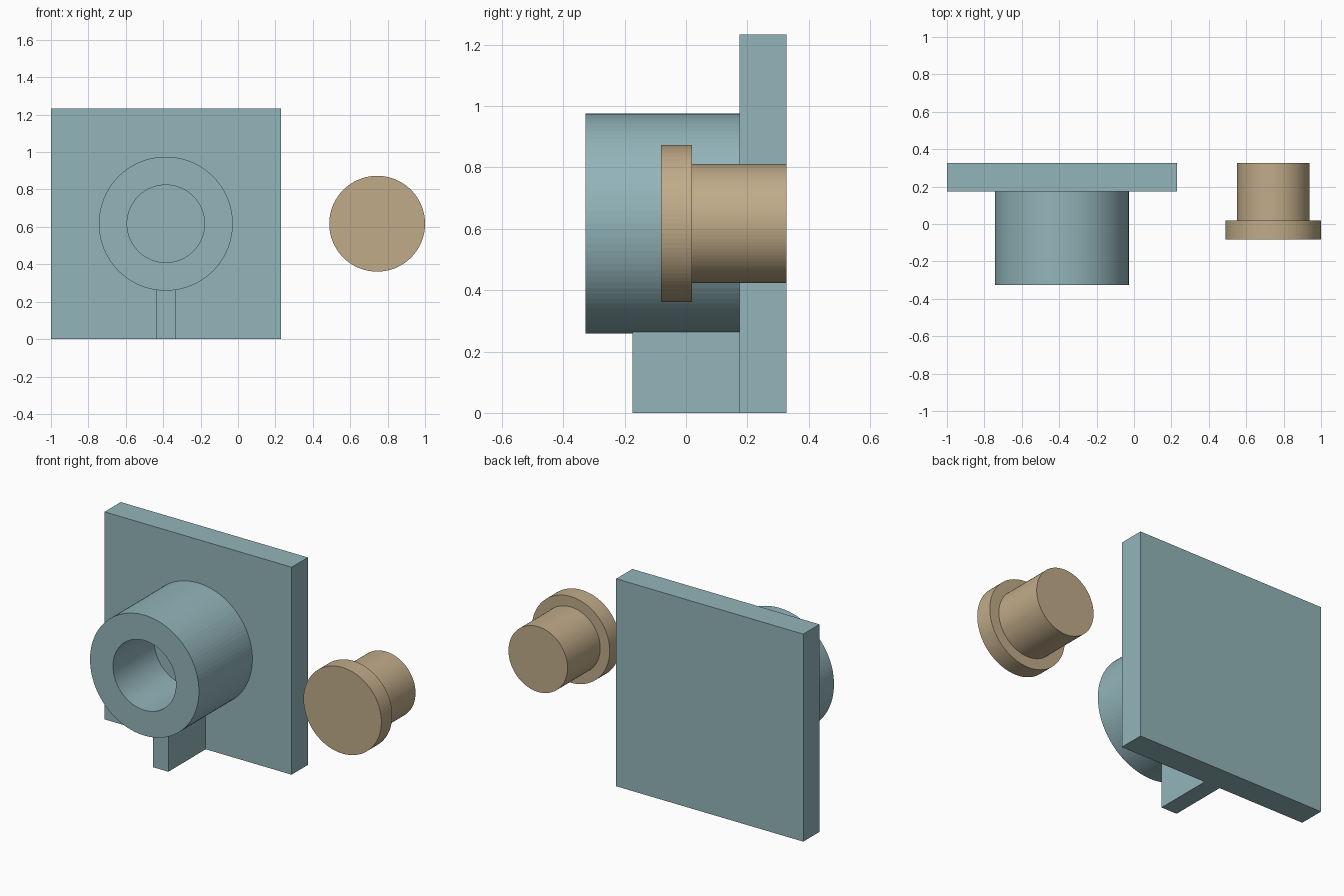
import bpy, bmesh, math
from mathutils import Vector, Matrix

cube = bpy.data.objects.get("Cube")
if cube:
    bpy.data.objects.remove(cube, do_unlink=True)

SEGMENTS = 100
AXIS_Z = 0.617


def make_material(name, rgb):
    mat = bpy.data.materials.new(name)
    mat.use_nodes = True
    mat.diffuse_color = (*rgb, 1)
    mat.node_tree.nodes["Principled BSDF"].inputs["Base Color"].default_value = (*rgb, 1)
    return mat


def add_object(name, bm, mat):
    bmesh.ops.recalc_face_normals(bm, faces=bm.faces)
    mesh = bpy.data.meshes.new(name)
    bm.to_mesh(mesh)
    bm.free()
    mesh.materials.append(mat)
    obj = bpy.data.objects.new(name, mesh)
    bpy.context.collection.objects.link(obj)
    return obj


def box(name, low, high, mat):
    low, high = Vector(low), Vector(high)
    bm = bmesh.new()
    bmesh.ops.create_cube(bm, size=1, matrix=Matrix.Translation((low + high) / 2)
                          @ Matrix.Diagonal((*(high - low), 1)))
    return add_object(name, bm, mat)


def turned(name, x, profile, mat):
    """Turn a (radius, y) profile around a front-to-back axis and cap its ends."""
    bm = bmesh.new()
    rings = []
    for radius, y in profile:
        ring = []
        for i in range(SEGMENTS):
            a = math.tau * i / SEGMENTS
            ring.append(bm.verts.new((x + radius * math.cos(a), y,
                                      AXIS_Z + radius * math.sin(a))))
        rings.append(ring)
    for near, far in zip(rings, rings[1:]):
        for i in range(SEGMENTS):
            j = (i + 1) % SEGMENTS
            bm.faces.new((near[i], near[j], far[j], far[i]))
    bm.faces.new(rings[0])
    bm.faces.new(rings[-1])
    return add_object(name, bm, mat)


teal = make_material("soft teal", (0.29, 0.46, 0.49))
tan = make_material("warm tan", (0.53, 0.41, 0.25))

# Bracket: back plate, socket with a blind bore, and support rib
box("back_plate", (-1, 0.175, 0), (0.23, 0.327, 1.233), teal)
turned("socket", -0.386, [(0.207, 0.06), (0.207, -0.327),
                          (0.358, -0.327), (0.358, 0.18)], teal)
box("support_rib", (-0.437, -0.175, 0), (-0.335, 0.18, 0.28), teal)

# Separate plug: wide flange in front, shaft behind
turned("plug", 0.744, [(0.256, -0.082), (0.256, 0.02),
                       (0.194, 0.02), (0.194, 0.327)], tan)
